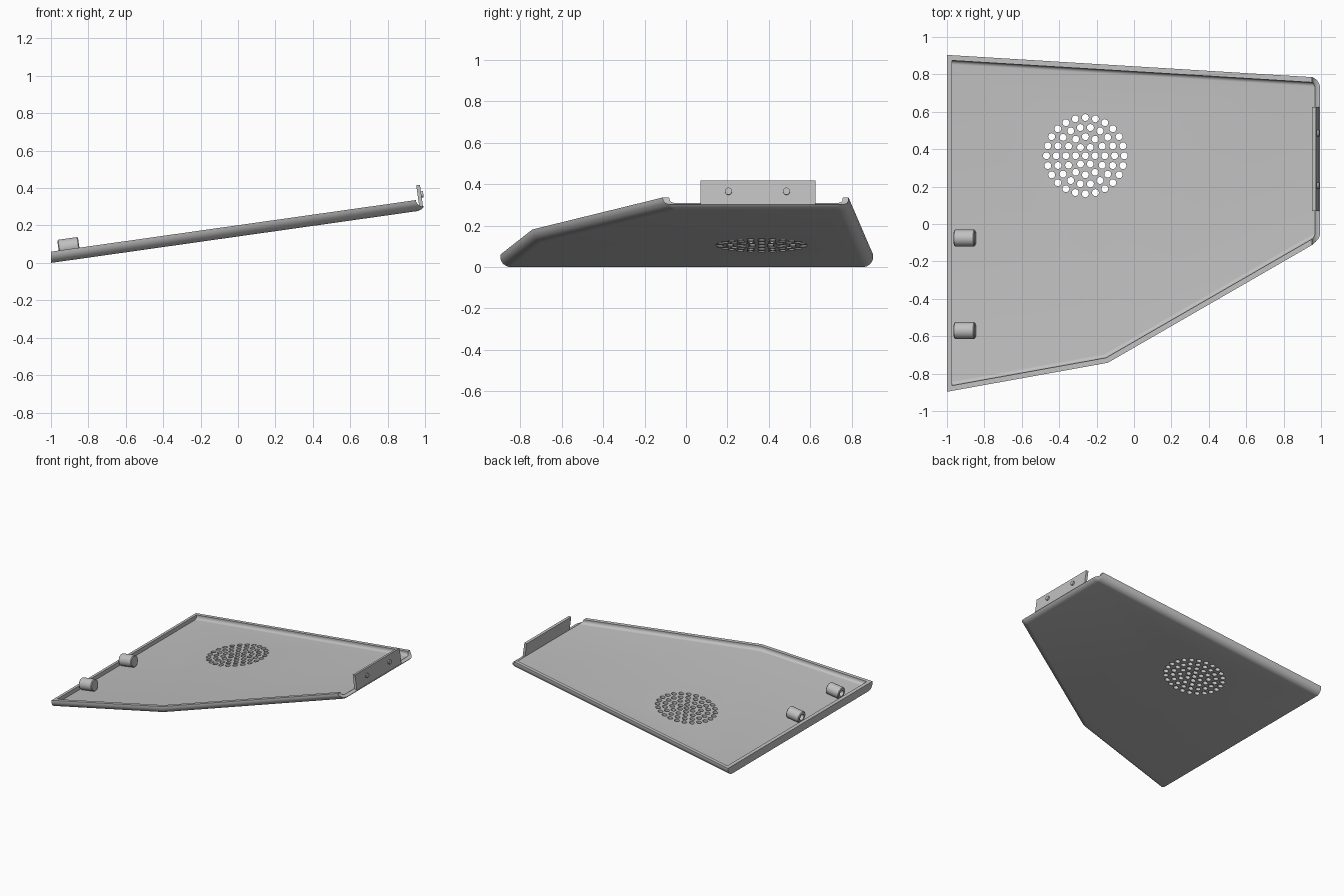
import bpy, bmesh
from math import sin, cos, pi, atan, radians
from mathutils import Vector, Matrix

cube = bpy.data.objects.get("Cube")
if cube:
    bpy.data.objects.remove(cube, do_unlink=True)

SLOPE = 0.1414
TILT = Matrix.Rotation(-atan(SLOPE), 4, 'Y')

grey = bpy.data.materials.new("light_grey")
grey.use_nodes = True
grey.diffuse_color = (0.53, 0.53, 0.53, 1)
grey.node_tree.nodes["Principled BSDF"].inputs["Base Color"].default_value = grey.diffuse_color


def finish(name, bm):
    bmesh.ops.recalc_face_normals(bm, faces=bm.faces)
    mesh = bpy.data.meshes.new(name)
    bm.to_mesh(mesh)
    bm.free()
    mesh.materials.append(grey)
    obj = bpy.data.objects.new(name, mesh)
    bpy.context.collection.objects.link(obj)
    return obj


def activate(obj):
    bpy.ops.object.select_all(action='DESELECT')
    obj.select_set(True)
    bpy.context.view_layer.objects.active = obj


def smooth(obj):
    activate(obj)
    bpy.ops.object.shade_smooth_by_angle(angle=radians(30))


def cut(obj, cutter):
    cutter.hide_render = True
    mod = obj.modifiers.new("cut", 'BOOLEAN')
    mod.operation = 'DIFFERENCE'
    mod.solver = 'EXACT'
    mod.object = cutter
    activate(obj)
    bpy.ops.object.modifier_apply(modifier=mod.name)
    bpy.data.objects.remove(cutter, do_unlink=True)


def loft(bm, loops):
    """Skin matching closed loops and cap both ends."""
    rings = [[bm.verts.new(p) for p in loop] for loop in loops]
    n = len(rings[0])
    for a, b in zip(rings, rings[1:]):
        for i in range(n):
            j = (i + 1) % n
            bm.faces.new((a[i], a[j], b[j], b[i]))
    bm.faces.new(rings[0][::-1])
    bm.faces.new(rings[-1])


# Tray outline, counter-clockwise; the last edge is the straight left end
OUTLINE = [Vector(p) for p in ((-1, -.897), (-.14, -.742), (1.005, -.082),
                               (1.005, .782), (-1, .904))]
ROUNDED = (2, 3)


def outline_loop(inset, end_inset, height):
    n = len(OUTLINE)
    dist = [inset] * (n - 1) + [end_inset]
    dirs = [(OUTLINE[(i + 1) % n] - OUTLINE[i]).normalized() for i in range(n)]
    pts = []
    for i, p in enumerate(OUTLINE):
        d0, d1 = dirs[i - 1], dirs[i]
        n0, n1 = Vector((-d0.y, d0.x)), Vector((-d1.y, d1.x))
        corner = p + Matrix((n0, n1)).inverted() @ Vector((dist[i - 1], dist[i]))
        if i not in ROUNDED:
            pts.append(corner)
            continue
        r = 0.056 - inset
        centre = corner + Matrix((n0, n1)).inverted() @ Vector((r, r))
        turn = n0.angle(n1)
        for k in range(7):
            pts.append(centre + Matrix.Rotation(turn * k / 6, 2) @ (-n0 * r))
    return [(p.x, p.y, height + SLOPE * (p.x + 1)) for p in pts]


# Tray shell: round underside edge, flat rim, filleted inside, floor
STEPS = 8
loops = []
for k in range(STEPS + 1):
    a = pi / 2 * k / STEPS
    loops.append(outline_loop(.05 * (1 - sin(a)), 0, .05 * (1 - cos(a))))
loops.append(outline_loop(0, 0, .06))
loops.append(outline_loop(.028, .026, .06))
for k in range(STEPS + 1):
    a = pi / 2 * k / STEPS
    loops.append(outline_loop(.05 - .022 * cos(a), .026, .05 - .022 * sin(a)))
bm = bmesh.new()
loft(bm, loops)
tray = finish("tray", bm)

# Lowered lip on the high end, cut with a concave sweep
section = [(1.1, .302), (1.1, .5), (.95, .5)]
section += [(.99 - .04 * cos(t), .342 - .04 * sin(t))
            for t in (pi / 2 * k / 8 for k in range(9))]
bm = bmesh.new()
loft(bm, [[(x, y, z) for x, z in section] for y in (-.4, 1.1)])
cut(tray, finish("lip_cutter", bm))

# Speaker grille: concentric rings of round holes
bm = bmesh.new()
for ring in range(5):
    count = max(1, 6 * ring)
    for k in range(count):
        a = 2 * pi * k / count
        x, y = -.26 + .052 * ring * cos(a), .365 + .051 * ring * sin(a)
        bmesh.ops.create_cone(bm, cap_ends=True, segments=16, radius1=.0185,
                              radius2=.0185, depth=.4,
                              matrix=Matrix.Translation((x, y, .12)))
cut(tray, finish("grille_cutter", bm))
smooth(tray)

# Upright flap on the high end
bm = bmesh.new()
bmesh.ops.create_cube(bm, size=1, matrix=Matrix.Translation((.971, .347, .358)) @ TILT
                      @ Matrix.Diagonal((.02, .556, .118, 1)))
finish("flap", bm)

TO_X = TILT @ Matrix.Rotation(pi / 2, 4, 'Y')


def turned(name, profile, location):
    """Solid of revolution about the tray's long axis, from (radius, offset) pairs."""
    place = Matrix.Translation(location) @ TO_X
    bm = bmesh.new()
    loft(bm, [[place @ Vector((r * cos(2 * pi * k / 32), r * sin(2 * pi * k / 32), h))
               for k in range(32)] for r, h in profile])
    smooth(finish(name, bm))


# Small pins on the outside of the flap
for i, y in enumerate((.205, .485)):
    turned(f"flap_pin_{i + 1}", [(.017, -.014), (.017, .014)], (.977, y, .365))

# Hinge barrels with a blind bore at the low end
barrel = [(.024, .03), (.024, -.056), (.04, -.056), (.045, -.051),
          (.045, .051), (.04, .056)]
for i, y in enumerate((-.075, -.57)):
    turned(f"hinge_barrel_{i + 1}", barrel, (-.905, y, .086))
